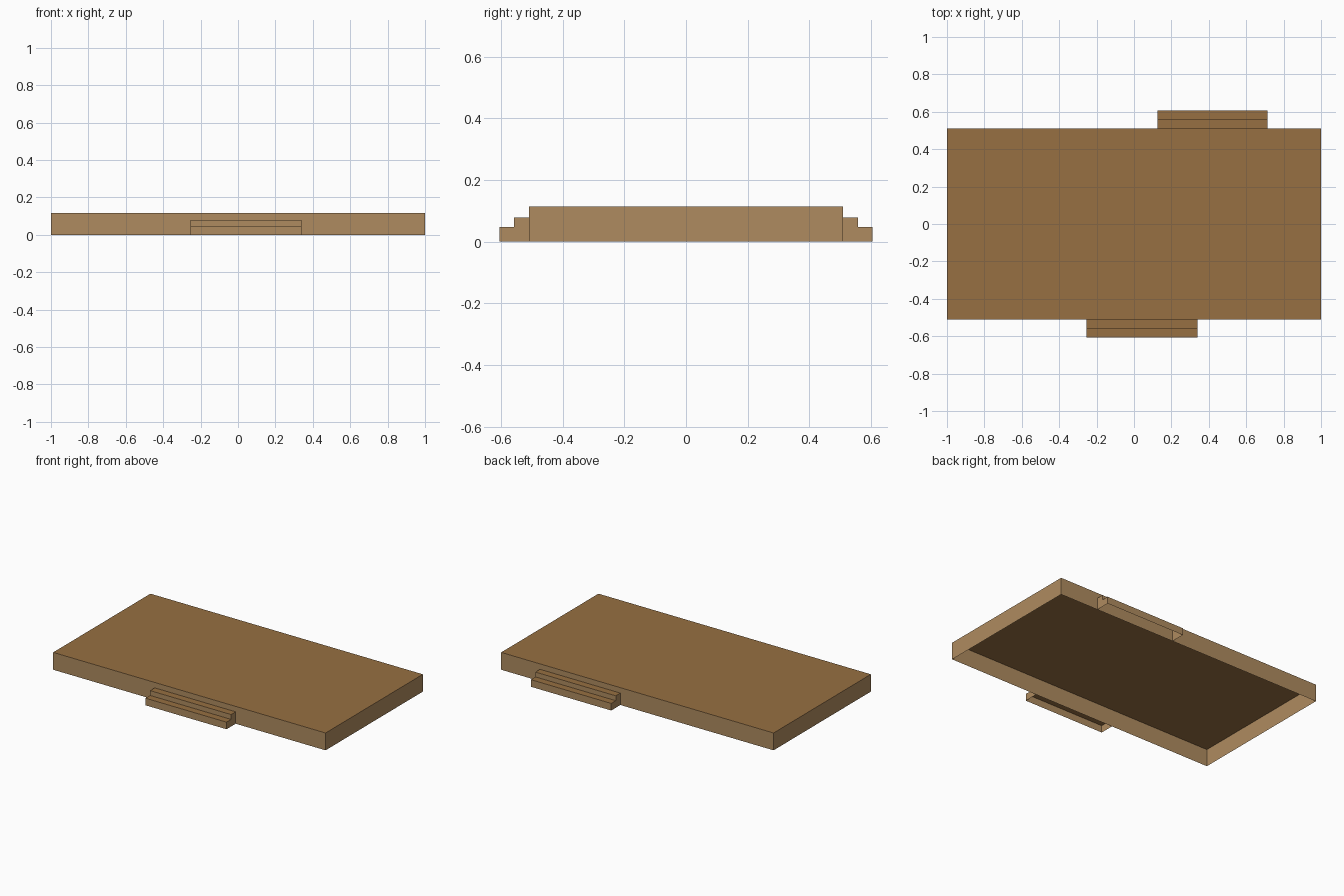
import bpy, bmesh

if "Cube" in bpy.data.objects:
    bpy.data.objects.remove(bpy.data.objects["Cube"])

def material(name, rgb):
    m = bpy.data.materials.new(name)
    m.diffuse_color = (*rgb, 1.0)
    m.use_nodes = True
    m.node_tree.nodes["Principled BSDF"].inputs["Base Color"].default_value = m.diffuse_color
    return m

side_wood = material("light_side_wood", (0.43, 0.26, 0.115))
top_wood = material("dark_deck_wood", (0.31, 0.162, 0.054))

HALF_X, HALF_Y, HEIGHT = 1.0, 0.51, 0.115

def finish(name, bm):
    # horizontal boards are darker than the upright ones
    bmesh.ops.recalc_face_normals(bm, faces=bm.faces)
    # the parts are hollow: the underside stays open
    floor = [f for f in bm.faces if f.normal.z < -0.9]
    bmesh.ops.delete(bm, geom=floor, context='FACES')
    for f in bm.faces:
        f.material_index = 1 if f.normal.z > 0.9 else 0
    me = bpy.data.meshes.new(name)
    bm.to_mesh(me)
    bm.free()
    me.materials.append(side_wood)
    me.materials.append(top_wood)
    ob = bpy.data.objects.new(name, me)
    bpy.context.collection.objects.link(ob)
    return ob

# Stage platform: thin boards around a deck
bm = bmesh.new()
bmesh.ops.create_cube(bm, size=1.0)
for v in bm.verts:
    v.co.x *= 2 * HALF_X
    v.co.y *= 2 * HALF_Y
    v.co.z = (v.co.z + 0.5) * HEIGHT
finish("stage_platform", bm)

# Two-tread stairs: stepped profile extruded along x
def stairs(name, x0, x1, side):
    profile = [(HALF_Y, 0), (0.606, 0), (0.606, 0.047),
               (0.558, 0.047), (0.558, 0.079), (HALF_Y, 0.079)]
    bm = bmesh.new()
    face = bm.faces.new([bm.verts.new((x0, side * y, z)) for y, z in profile])
    ext = bmesh.ops.extrude_face_region(bm, geom=[face], use_keep_orig=True)
    moved = [g for g in ext["geom"] if isinstance(g, bmesh.types.BMVert)]
    bmesh.ops.translate(bm, verts=moved, vec=(x1 - x0, 0, 0))
    bmesh.ops.recalc_face_normals(bm, faces=bm.faces)
    # the side against the platform is left out
    back = [f for f in bm.faces
            if all(abs(abs(v.co.y) - HALF_Y) < 1e-5 for v in f.verts)]
    bmesh.ops.delete(bm, geom=back, context='FACES')
    finish(name, bm)

stairs("front_stairs", -0.255, 0.34, -1)
stairs("back_stairs", 0.125, 0.715, 1)
